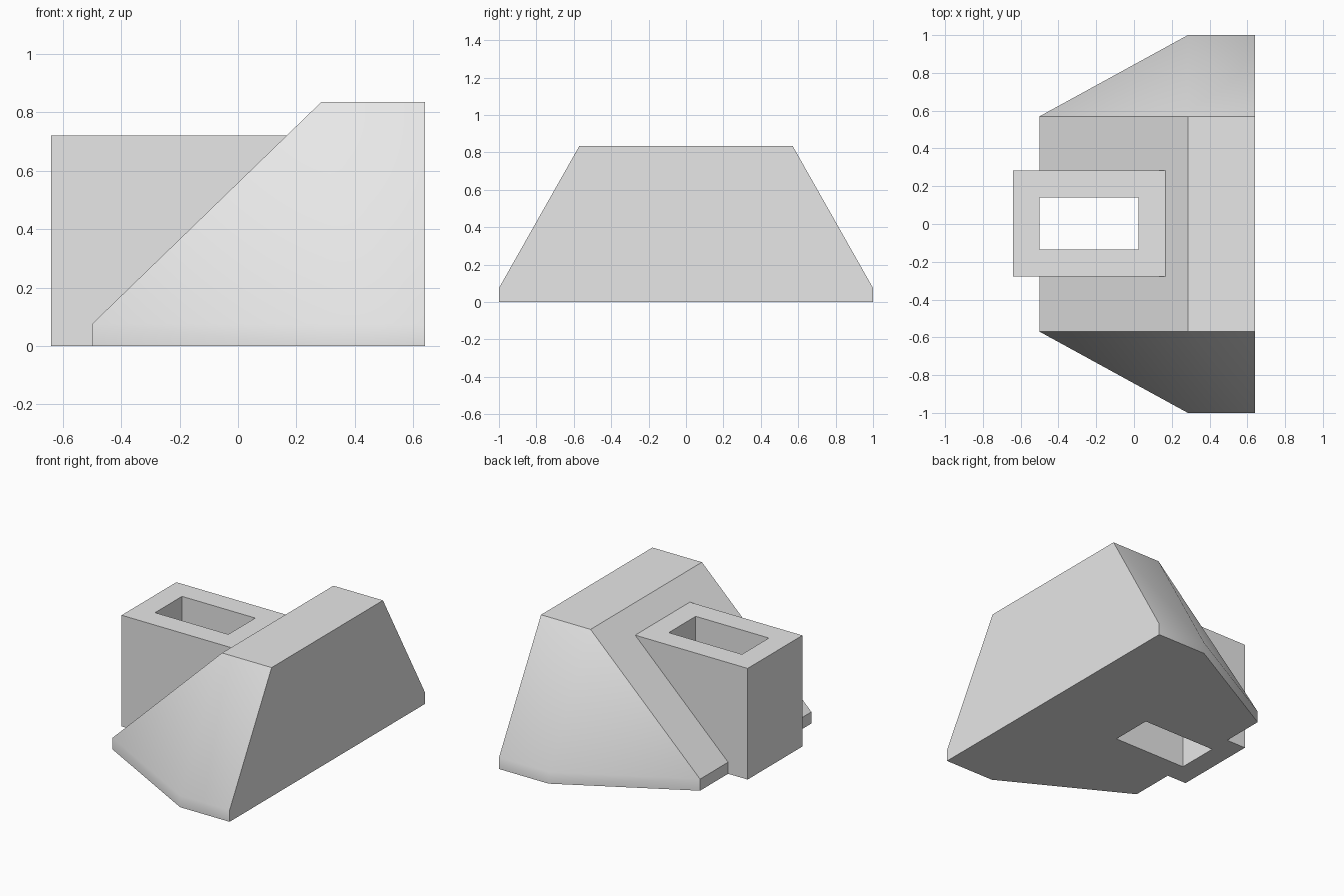
import bpy, bmesh, math

old = bpy.data.objects.get("Cube")
if old:
    bpy.data.objects.remove(old, do_unlink=True)

grey = bpy.data.materials.new("plain_grey")
grey.use_nodes = True
COLOUR = (0.8, 0.8, 0.8, 1)
grey.diffuse_color = COLOUR
grey.node_tree.nodes["Principled BSDF"].inputs["Base Color"].default_value = COLOUR


def hull_object(name, points):
    """Convex solid around the points, with flat regions merged."""
    bm = bmesh.new()
    verts = [bm.verts.new(p) for p in points]
    bmesh.ops.convex_hull(bm, input=verts)
    bmesh.ops.dissolve_limit(bm, angle_limit=math.radians(0.5),
                             verts=bm.verts[:], edges=bm.edges[:])
    bmesh.ops.recalc_face_normals(bm, faces=bm.faces[:])
    mesh = bpy.data.meshes.new(name)
    bm.to_mesh(mesh)
    bm.free()
    mesh.materials.append(grey)
    obj = bpy.data.objects.new(name, mesh)
    bpy.context.collection.objects.link(obj)
    return obj


def block(name, x0, x1, half_y, z0, z1, y=0.003):
    return hull_object(name, [(a, y + b, c) for a in (x0, x1)
                              for b in (-half_y, half_y) for c in (z0, z1)])


def combine(target, other, operation):
    mod = target.modifiers.new(operation.lower(), 'BOOLEAN')
    mod.operation, mod.solver, mod.object = operation, 'EXACT', other
    bpy.context.view_layer.objects.active = target
    bpy.ops.object.modifier_apply(modifier=mod.name)
    bpy.data.objects.remove(other, do_unlink=True)


# Wedge body: low rim with tapered plan, rising to a narrow flat ridge
BACK, SHOULDER, TIP = 0.64, 0.285, -0.5
WIDE, NARROW, RIM, TOP = 1.0, 0.57, 0.075, 0.835
points = []
for side in (-1, 1):
    for z in (0, RIM):
        points += [(BACK, side * WIDE, z), (SHOULDER, side * WIDE, z),
                   (TIP, side * NARROW, z)]
    points += [(x, side * NARROW, TOP) for x in (BACK, SHOULDER)]
body = hull_object("wedge_body", points)

# Rectangular socket block growing out of the slope, with a slot through it
combine(body, block("socket_block", -0.64, 0.18, 0.28, 0, 0.72), 'UNION')
combine(body, block("slot_cutter", -0.5, 0.025, 0.138, -0.1, 0.9), 'DIFFERENCE')

# Soft shading on the gently angled flanks only
bpy.ops.object.select_all(action='DESELECT')
body.select_set(True)
bpy.context.view_layer.objects.active = body
bpy.ops.object.shade_smooth_by_angle(angle=math.radians(30))
